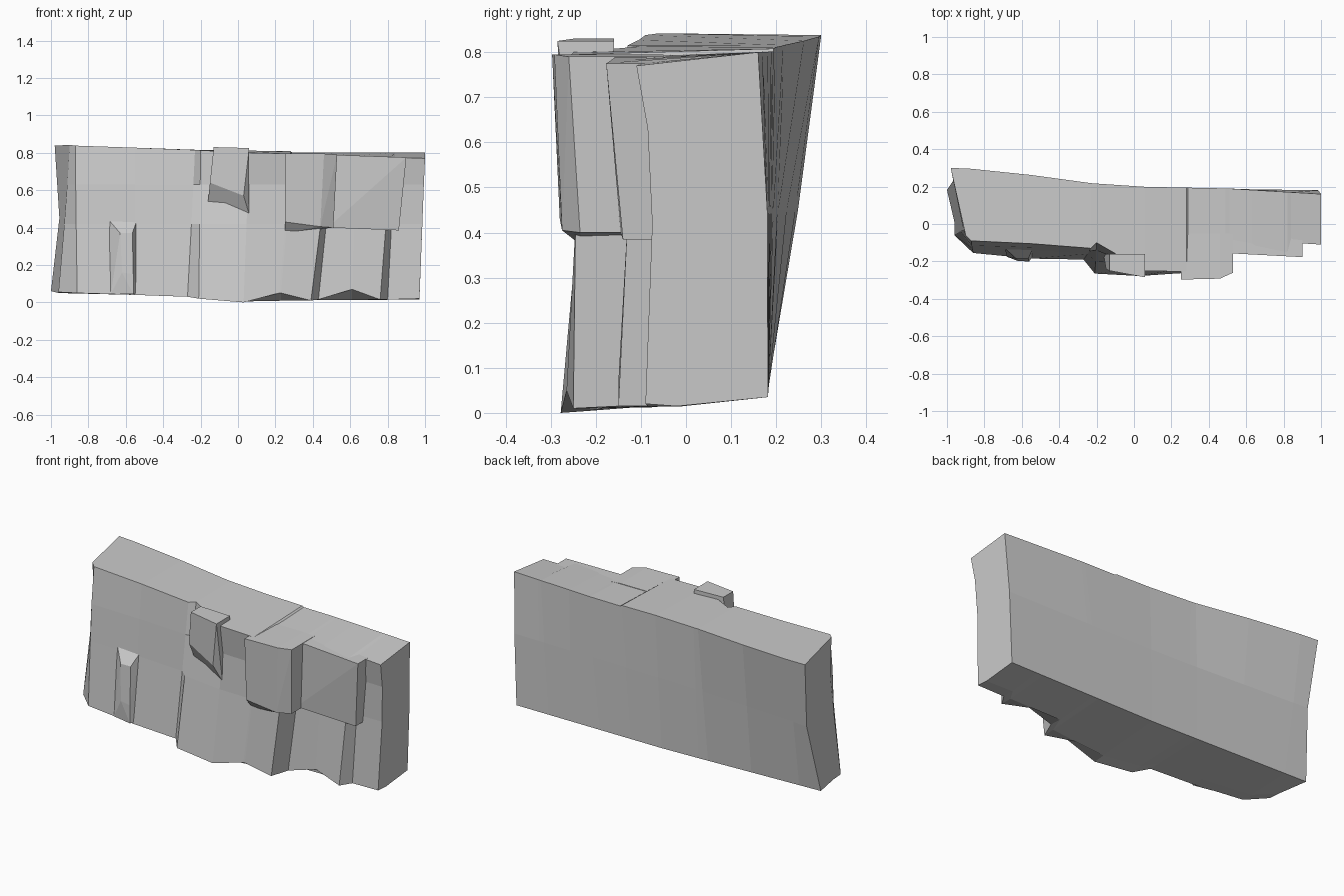
import bpy, bmesh


def interp(table, x):
    """Piecewise linear lookup in a short list of (x, value)."""
    if x <= table[0][0]:
        return table[0][1]
    for (x0, v0), (x1, v1) in zip(table, table[1:]):
        if x <= x1:
            return v0 + (v1 - v0) * (x - x0) / (x1 - x0)
    return table[-1][1]


def finish(bm, name):
    bmesh.ops.recalc_face_normals(bm, faces=bm.faces)
    mesh = bpy.data.meshes.new(name)
    bm.to_mesh(mesh)
    bm.free()
    bpy.context.collection.objects.link(bpy.data.objects.new(name, mesh))


def rock(name, front, back_y):
    """Convex chipped block: front corner points extended back into the wall."""
    bm = bmesh.new()
    for x, y, z in front:
        bm.verts.new((x, y, z))
        bm.verts.new((x, back_y, z))
    hull = bmesh.ops.convex_hull(bm, input=bm.verts)
    inner = {v for v in hull["geom_interior"] if isinstance(v, bmesh.types.BMVert)}
    bmesh.ops.delete(bm, geom=list(inner), context='VERTS')
    bmesh.ops.dissolve_limit(bm, angle_limit=0.03, verts=bm.verts, edges=bm.edges)
    finish(bm, name)


# Wall stations: x bottom, x top, front y at four heights, z bottom, z top
stations = [
    (-0.96, -0.90, -0.06, -0.04, -0.03, -0.06, .055, .842),
    (-0.86, -0.87, -0.155, -0.13, -0.115, -0.09, .05, .838),
    (-0.55, -0.55, -0.185, -0.14, -0.125, -0.105, .04, .827),
    (-0.27, -0.23, -0.19, -0.16, -0.145, -0.13, .03, .815),
    (-0.21, -0.20, -0.265, -0.20, -0.14, -0.10, .02, .813),
    (0.03, 0.06, -0.278, -0.235, -0.225, -0.25, 0, .80),
    (0.22, 0.28, -0.265, -0.24, -0.235, -0.255, .05, .795),
    (0.23, 0.29, -0.265, -0.24, -0.235, -0.255, .05, .785),
    (0.39, 0.49, -0.25, -0.245, -0.24, -0.24, .01, .785),
    (0.43, 0.51, -0.15, -0.13, -0.13, -0.15, .015, .785),
    (0.61, 0.63, -0.15, -0.13, -0.13, -0.15, .07, .782),
    (0.76, 0.82, -0.15, -0.13, -0.13, -0.15, .015, .778),
    (0.80, 0.84, -0.085, -0.075, -0.08, -0.10, .015, .775),
    (0.97, 1.00, -0.09, -0.075, -0.085, -0.11, .02, .77),
]
back_top = [(-.98, .30), (-.75, .29), (-.25, .22), (0, .20), (.5, .19), (1, .16)]
back_mid = [(-.98, .25), (-.25, .205), (0, .195), (1, .18)]
top_z = [(-.98, .838), (-.2, .815), (.28, .808), (.29, .802), (1, .80)]
under_z = [(-.96, .05), (-.27, .033), (.03, .005), (.4, .012), (1, .015)]
back_z = [(-1, .06), (0, .035), (1, .035)]

# Main wall: one closed ring per station, bridged along the length
bm = bmesh.new()
rings = []
for i, (xb, xt, yb, ym, yu, yt, zb, zt) in enumerate(stations):
    def at(y, z):
        return (xb + (xt - xb) * z / .8, y, z)
    pts = [(xb, yb, zb), at(ym, .42), at(yu, .63), (xt, yt, zt)]
    bxb, bxm, bxt = (-1.0, -.955, -.98) if i == 0 else (xb, (xb + xt) / 2, xt)
    pts += [(bxt, interp(back_top, bxt), interp(top_z, bxt)),
            (bxm, interp(back_mid, bxm), .45),
            (bxb, .182, interp(back_z, bxb)),
            (xb, yb + .07, interp(under_z, xb))]
    rings.append([bm.verts.new(p) for p in pts])
for a, b in zip(rings, rings[1:]):
    for k in range(8):
        n = (k + 1) % 8
        bm.faces.new((a[k], a[n], b[n], b[k]))
bm.faces.new(rings[0])
bm.faces.new(rings[-1])
finish(bm, "cliff_wall")

# Middle upper block with a chipped lower edge
rock("middle_block", [
    (-.13, -.25, .83), (.06, -.285, .825), (.03, -.275, .57),
    (-.15, -.24, .64), (.06, -.23, .47), (-.16, -.18, .54)], -.16)

# Large overhanging block
rock("overhang_block", [
    (.25, -.297, .795), (.46, -.292, .795), (.53, -.26, .79),
    (.25, -.28, .43), (.25, -.23, .37), (.44, -.275, .405),
    (.51, -.235, .40)], -.05)

# Right block
rock("right_block", [
    (.48, -.155, .79), (.90, -.177, .775), (.88, -.15, .57),
    (.86, -.14, .385), (.80, -.14, .39), (.48, -.145, .40)], -.02)

# Small outcrop low on the left
rock("left_outcrop", [
    (-.69, -.13, .44), (-.54, -.13, .44), (-.63, -.185, .37),
    (-.565, -.185, .37), (-.62, -.198, .16), (-.56, -.2, .15),
    (-.68, -.175, .045), (-.54, -.17, .045), (-.56, -.2, .045)], -.05)
